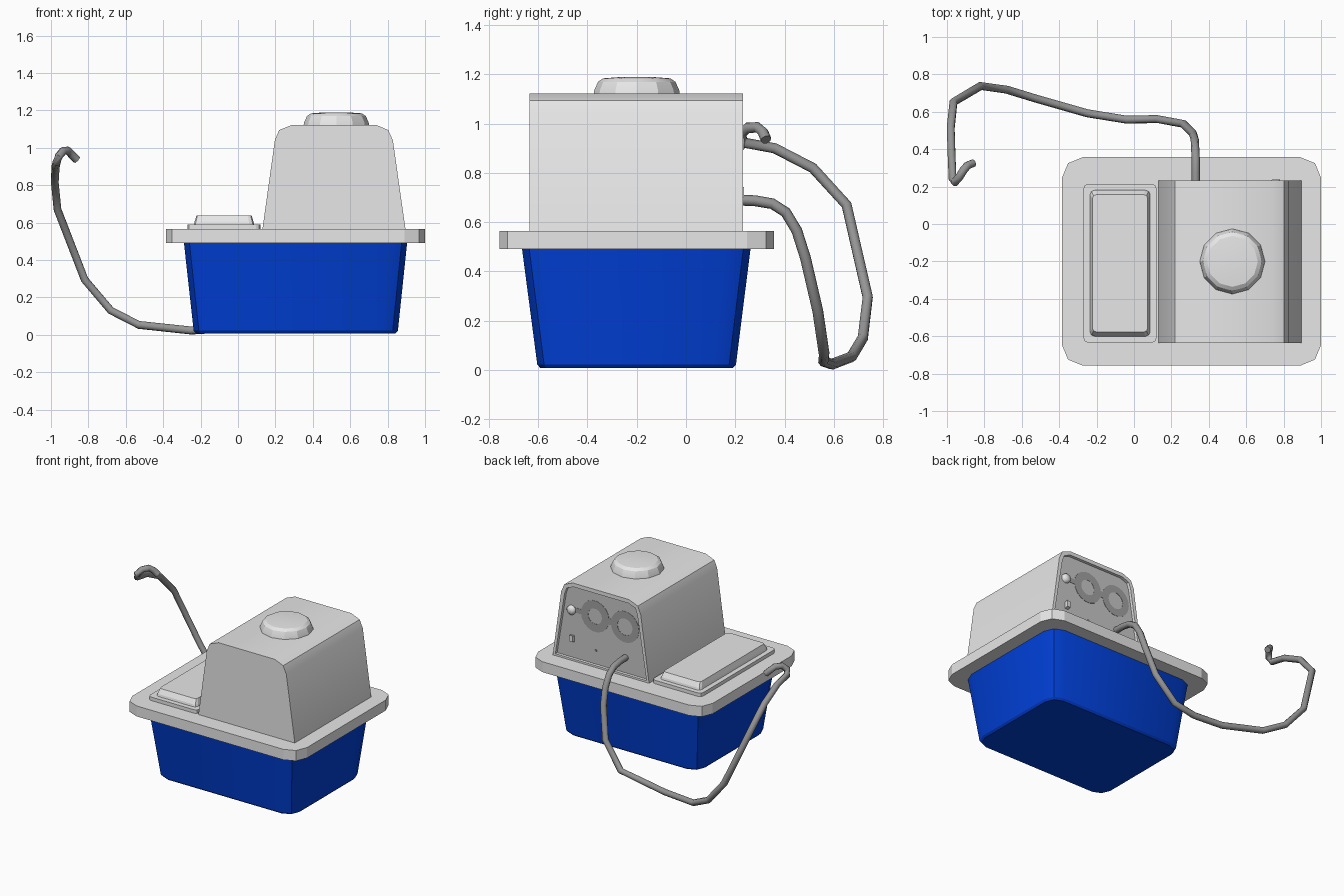
import bpy, bmesh, math
from mathutils import Vector

if "Cube" in bpy.data.objects:
    bpy.data.objects.remove(bpy.data.objects["Cube"])


def material(name, rgb):
    m = bpy.data.materials.new(name)
    m.diffuse_color = (*rgb, 1)
    m.use_nodes = True
    m.node_tree.nodes["Principled BSDF"].inputs["Base Color"].default_value = m.diffuse_color
    return m


GREY = material("light grey plastic", (0.81, 0.81, 0.81))
BLUE = material("blue plastic", (0.0, 0.05, 0.68))
CORD = material("cord grey", (0.30, 0.30, 0.30))
PANEL_GREY = material("back panel grey", (0.58, 0.58, 0.58))
DARK = material("panel marking grey", (0.36, 0.36, 0.36))


def finish(name, bm, mat, smooth=None):
    bmesh.ops.recalc_face_normals(bm, faces=bm.faces[:])
    me = bpy.data.meshes.new(name)
    bm.to_mesh(me)
    bm.free()
    me.materials.append(mat)
    ob = bpy.data.objects.new(name, me)
    bpy.context.collection.objects.link(ob)
    if smooth:
        bpy.ops.object.select_all(action='DESELECT')
        ob.select_set(True)
        bpy.context.view_layer.objects.active = ob
        bpy.ops.object.shade_smooth_by_angle(angle=math.radians(smooth))
    return ob


def loft(name, rings, mat, smooth=None):
    """Skin a stack of closed rings and cap both ends."""
    bm = bmesh.new()
    loops = [[bm.verts.new(p) for p in r] for r in rings]
    n = len(loops[0])
    for a, b in zip(loops, loops[1:]):
        for i in range(n):
            j = (i + 1) % n
            bm.faces.new((a[i], a[j], b[j], b[i]))
    bm.faces.new(loops[0])
    bm.faces.new(loops[-1])
    return finish(name, bm, mat, smooth)


def rounded(x0, x1, y0, y1, z, r, seg=2):
    pts = []
    corners = ((x1 - r, y1 - r), (x0 + r, y1 - r), (x0 + r, y0 + r), (x1 - r, y0 + r))
    for k, (cx, cy) in enumerate(corners):
        for s in range(seg + 1):
            a = (k + s / seg) * math.pi / 2
            pts.append((cx + r * math.cos(a), cy + r * math.sin(a), z))
    return pts


def circle(c, axis, r, h, n):
    """Ring of n points at height h along z or y."""
    out = []
    for i in range(n):
        a = math.tau * i / n
        u, v = r * math.cos(a), r * math.sin(a)
        out.append((c[0] + u, c[1] + v, h) if axis == 'z' else (c[0] + u, h, c[1] + v))
    return out


# Blue tub with tapered walls
loft("tub", [rounded(-0.225, 0.843, -0.592, 0.191, 0.008, 0.085),
             rounded(-0.237, 0.855, -0.604, 0.203, 0.022, 0.095),
             rounded(-0.29, 0.905, -0.667, 0.263, 0.50, 0.10)], BLUE, 30)

# Wide rim plate
loft("rim", [rounded(-0.385, 1.0, -0.757, 0.357, z, 0.11) for z in (0.49, 0.565)], GREY)

# Hatch seat and raised hatch beside the housing
loft("hatch_seat", [rounded(-0.27, 0.12, -0.635, 0.215, z, 0.025) for z in (0.56, 0.59)], GREY)
loft("hatch_lid", [rounded(-0.237, 0.088, -0.602, 0.182, 0.585, 0.025),
                   rounded(-0.232, 0.083, -0.597, 0.177, 0.605, 0.025),
                   rounded(-0.222, 0.073, -0.577, 0.157, 0.638, 0.02)], GREY)

# Housing profile pulled along y, with a darker recessed panel at the back
profile = [(0.13, 0.56), (0.197, 1.04), (0.22, 1.095), (0.29, 1.123),
           (0.737, 1.123), (0.803, 1.095), (0.828, 1.04), (0.896, 0.56)]
BACK, PANEL = 0.232, 0.212
bm = bmesh.new()
front = [bm.verts.new((x, -0.635, z)) for x, z in profile]
back = [bm.verts.new((x, BACK, z)) for x, z in profile]
n = len(profile)
for i in range(n):
    j = (i + 1) % n
    bm.faces.new((front[i], front[j], back[j], back[i]))
bm.faces.new(front)
rear = bm.faces.new(back)
bmesh.ops.recalc_face_normals(bm, faces=bm.faces[:])
bmesh.ops.inset_region(bm, faces=[rear], thickness=0.028)
bmesh.ops.inset_region(bm, faces=[rear], thickness=0.001)
for v in rear.verts:
    v.co.y = PANEL
rear.material_index = 1
housing = finish("housing", bm, GREY, 36)
housing.data.materials.append(PANEL_GREY)

# Round cap on top
cap = [(0.176, 1.115), (0.172, 1.137), (0.157, 1.17), (0.136, 1.184), (0.07, 1.189)]
loft("top_cap", [circle((0.526, -0.2), 'z', r, z, 12) for r, z in cap], GREY, 27)


def plate(name, pts, mat, y0=PANEL, depth=0.002):
    loft(name, [[(x, y, z) for x, z in pts] for y in (y0, y0 + depth)], mat)


def ring_plate(name, cx, cz, outer, inner, count=18):
    bm = bmesh.new()
    faces = []
    rows = [[bm.verts.new(p) for p in circle((cx, cz), 'y', r, PANEL, count)]
            for r in (outer, inner)]
    for i in range(count):
        j = (i + 1) % count
        faces.append(bm.faces.new((rows[0][i], rows[0][j], rows[1][j], rows[1][i])))
    geo = bmesh.ops.extrude_face_region(bm, geom=faces)["geom"]
    for v in geo:
        if isinstance(v, bmesh.types.BMVert):
            v.co.y += 0.002
    finish(name, bm, DARK)


# Flat markings on the back panel: two dials with links
ring_plate("left_dial", 0.572, 0.92, 0.112, 0.055)
ring_plate("right_dial", 0.335, 0.908, 0.112, 0.06)
plate("dial_bridge", [(0.435, 0.89), (0.475, 0.89), (0.475, 0.935), (0.435, 0.935)], DARK)
plate("dial_link", [(0.675, 0.905), (0.735, 0.905), (0.735, 0.94), (0.675, 0.94)], DARK)

# Knob, switch and indicator on the back panel
loft("knob", [circle((0.758, 0.918), 'y', r, y, 12)
              for r, y in ((0.034, 0.205), (0.032, 0.225), (0.02, 0.238))], GREY, 60)
loft("switch_lever", [[(0.75 + sx * 0.014, y, z + sz * 0.022)
                       for sx, sz in ((-1, -1), (1, -1), (1, 1), (-1, 1))]
                      for y, z in ((0.21, 0.715), (0.236, 0.722))], GREY)
loft("indicator", [circle((0.565, 0.676), 'y', 0.008, y, 8) for y in (0.208, 0.218)], DARK)

# Power cord running out of the back, along the ground and up to a hooked end
path = [(0.33, 0.20, 0.69), (0.33, 0.28, 0.687), (0.33, 0.35, 0.675), (0.327, 0.405, 0.64),
        (0.325, 0.45, 0.565), (0.315, 0.485, 0.455), (0.265, 0.535, 0.24),
        (0.125, 0.561, 0.065), (-0.04, 0.558, 0.035), (-0.25, 0.592, 0.023),
        (-0.53, 0.672, 0.053), (-0.68, 0.718, 0.13), (-0.82, 0.738, 0.295),
        (-0.965, 0.652, 0.67), (-0.98, 0.515, 0.82), (-0.975, 0.36, 0.90),
        (-0.97, 0.24, 0.922), (-0.958, 0.223, 0.955), (-0.935, 0.25, 0.983),
        (-0.91, 0.29, 0.985), (-0.89, 0.313, 0.965), (-0.86, 0.325, 0.935)]
pts = [Vector(p) for p in path]
rings = []
side = Vector((0, 0, 1))
for i, p in enumerate(pts):
    t = (pts[min(i + 1, len(pts) - 1)] - pts[max(i - 1, 0)]).normalized()
    side = (side - t * side.dot(t)).normalized()
    other = t.cross(side)
    rings.append([p + 0.022 * (side * math.cos(a) + other * math.sin(a))
                  for a in (math.tau * k / 8 for k in range(8))])
loft("power_cord", rings, CORD, 60)
